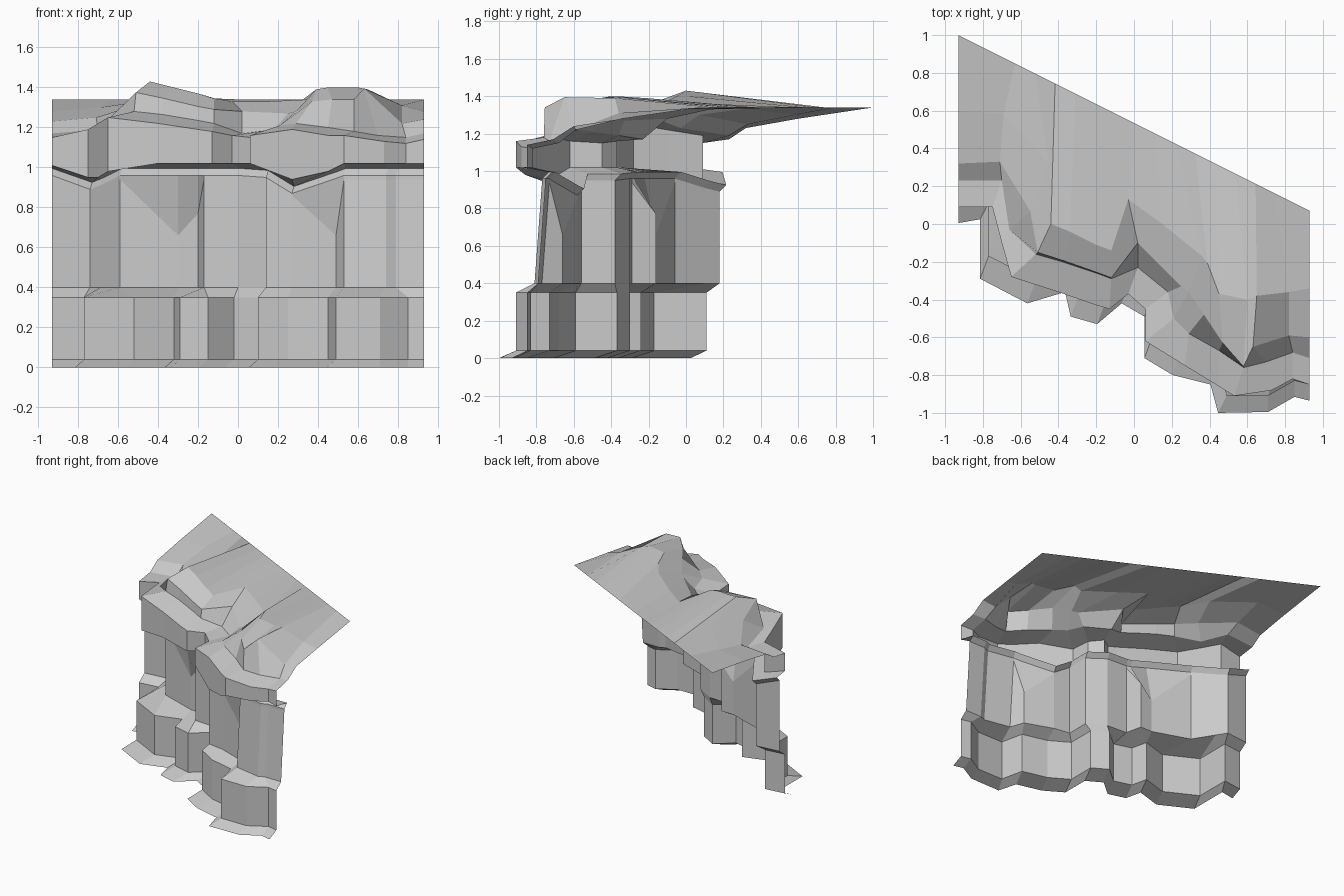
import bpy


def loft(name, rows):
    """Join successive open outlines with flat facets."""
    verts, faces = [], []
    n = len(rows[0])
    for row in rows:
        verts += row
    for r in range(len(rows) - 1):
        for c in range(n - 1):
            a = r * n + c
            faces.append((a, a + 1, a + n + 1, a + n))
    mesh = bpy.data.meshes.new(name)
    mesh.from_pydata(verts, [], faces)
    mesh.validate()
    ob = bpy.data.objects.new(name, mesh)
    bpy.context.collection.objects.link(ob)
    return ob


def level(outline, z, dips=None):
    """Outline raised to a height, with some columns at other heights."""
    dips = dips or {}
    return [(x, y, dips.get(i, z)) for i, (x, y) in enumerate(outline)]


def moved(row, changes):
    return [changes.get(i, p) for i, p in enumerate(row)]


def lean(row, dy):
    """Lean the right-hand column backwards."""
    return [(x, y + (dy if i > 11 else 0), z) for i, (x, y, z) in enumerate(row)]


# Outlines, left end to right end (16 columns each)
foot = [(-.93, .09), (-.77, .11), (-.77, -.17), (-.52, -.30), (-.32, -.24),
        (-.29, -.37), (-.15, -.41), (-.02, -.30), (.10, -.37), (.10, -.59),
        (.25, -.68), (.45, -.73), (.49, -.91), (.71, -.91), (.85, -.83), (.93, -.85)]

wall = [(-.93, .16), (-.74, .18), (-.69, .10), (-.59, -.06), (-.30, -.16),
        (-.20, -.16), (-.17, -.29), (0, -.30), (.14, -.38), (.14, -.56),
        (.27, -.58), (.49, -.66), (.53, -.77), (.74, -.81), (.79, -.79), (.93, -.79)]

brow = [(-.93, .09), (-.75, .09), (-.70, -.10), (-.65, -.28), (-.40, -.36),
        (-.20, -.43), (-.13, -.45), (-.03, -.37), (.06, -.45), (.06, -.62),
        (.27, -.75), (.45, -.86), (.53, -.91), (.73, -.88), (.84, -.82), (.93, -.85)]

# Ground apron spreading out from the footing
apron = [(x - (.045 if 0 < i < 13 else 0), max(y - (.12 if 1 < i < 13 else .085), -1))
         for i, (x, y) in enumerate(foot)]
loft("ground_apron", [level(apron, 0), level(foot, .04)])

# Stepped footing columns and their sloped ledge
loft("footing", [level(foot, .04), level(foot, .35), level(wall, .40)])

# Main cliff wall, hollowed at two places under the ledge
hollow = lean(level(wall, .94, {1: .87, 2: .89, 4: .66, 5: .77, 10: .86, 11: .66}), .04)
wall_top = lean(level(wall, .96, {1: .89, 2: .91, 8: .95, 9: .95, 10: .87}), .04)
wall_top = moved(wall_top, {4: (-.30, -.22, .96), 5: (-.20, -.28, .96),
                            11: (.49, -.71, .945)})
loft("cliff_wall", [level(wall, .40), hollow, wall_top])

# Thin ledge strip set back, and the underside of the brow
brow_base = level(brow, 1.02, {0: 1.01, 1: .95, 2: .95, 3: .98, 10: .94, 11: .98})
strip = [(x + .01 * (0 < i < 15), y + .035, z + .035)
         for i, (x, y, z) in enumerate(wall_top)]
loft("ledge", [wall_top, strip, brow_base])

# Overhanging brow
brow_top = level(brow, 1.16, {0: 1.15, 1: 1.19, 2: 1.22, 3: 1.25, 4: 1.22, 5: 1.19,
                              6: 1.18, 8: 1.15, 10: 1.19, 13: 1.13, 14: 1.12, 15: 1.14})
loft("brow", [brow_base, brow_top])

# Cap rock: foot and crest lines of the uppermost blocks
cap_foot = [(-.93, .23, 1.17), (-.70, .23, 1.19), (-.66, -.03, 1.23), (-.52, -.16, 1.28),
            (-.38, -.20, 1.265), (-.20, -.26, 1.235), (-.12, -.29, 1.22), (.02, -.23, 1.17),
            (.18, -.36, 1.19), (.21, -.50, 1.21), (.29, -.58, 1.22), (.45, -.67, 1.20),
            (.58, -.76, 1.18), (.70, -.73, 1.16), (.84, -.68, 1.15), (.93, -.71, 1.17)]

crest = [(-.93, .32, 1.23), (-.71, .33, 1.25), (-.55, .07, 1.30), (-.51, -.15, 1.375),
         (-.37, -.195, 1.345), (-.20, -.255, 1.305), (-.12, -.285, 1.29), (.02, -.10, 1.28),
         (.25, -.33, 1.27), (.29, -.36, 1.28), (.37, -.48, 1.33), (.47, -.63, 1.34),
         (.58, -.755, 1.34), (.63, -.65, 1.395), (.82, -.59, 1.22), (.93, -.60, 1.24)]
loft("cap_rock", [brow_top, cap_foot, crest])

# Plateau running back to a straight rear edge
rim = [(-.93, .60, 1.28), (-.69, .58, 1.30), (-.45, .32, 1.335), (-.44, 0, 1.43),
       (-.34, -.04, 1.405), (-.20, -.11, 1.37), (-.12, -.14, 1.345), (-.03, .13, 1.33),
       (.15, 0, 1.33), (.36, -.17, 1.34), (.39, -.21, 1.39), (.45, -.37, 1.40),
       (.60, -.40, 1.40), (.65, -.38, 1.39), (.82, -.36, 1.31), (.93, -.34, 1.28)]
rear_x = [-.93] + [-.63 + 1.38 * i / 13 for i in range(14)] + [.93]
rear = [(x, 1 - .5 * (x + .93), 1.34) for x in rear_x]
loft("plateau", [crest, rim, rear])
